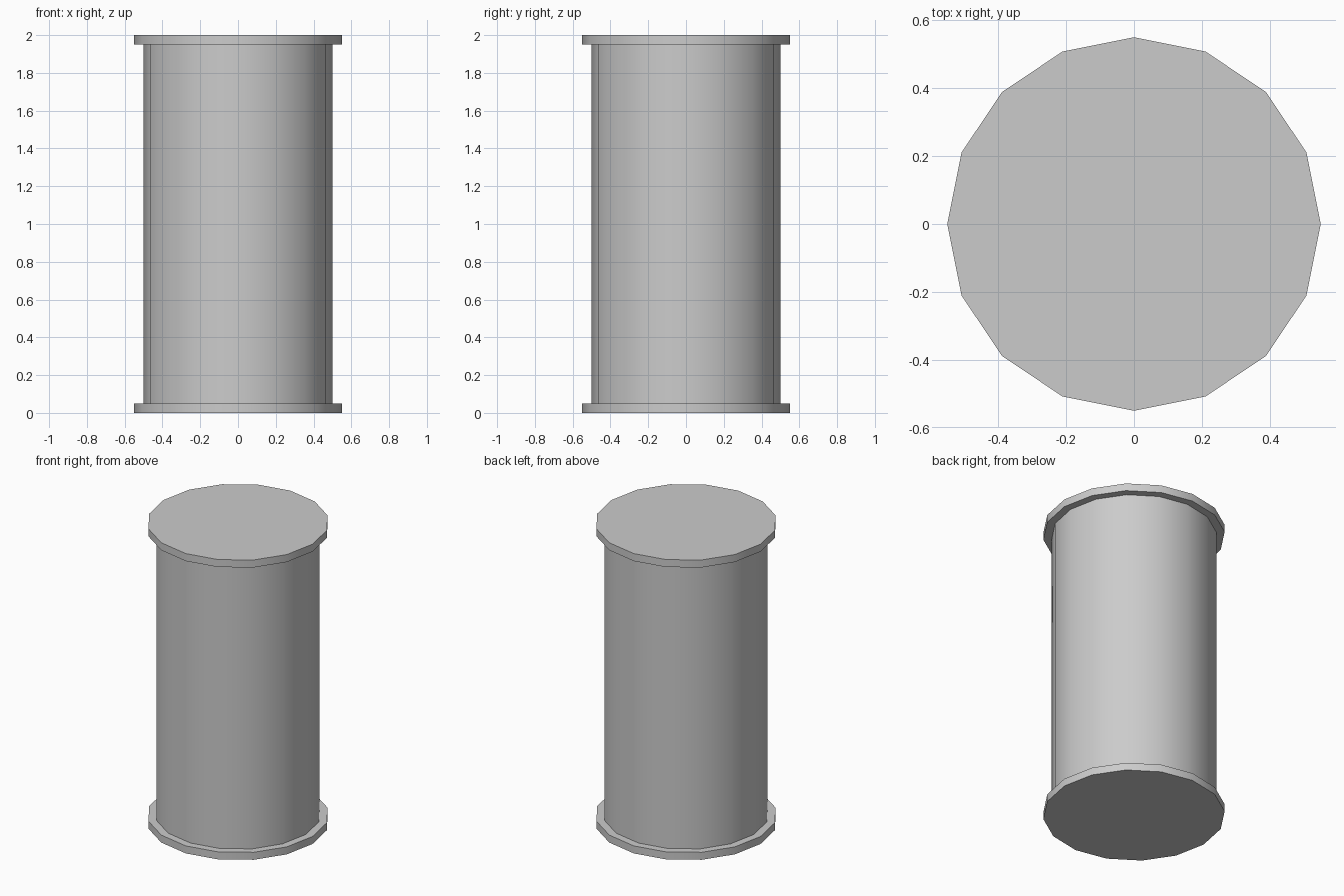
import bpy
import math

if "Cube" in bpy.data.objects:
    bpy.data.objects.remove(bpy.data.objects["Cube"])

SIDES = 16


def drum_part(name, radius, z_low, z_high):
    """Upright 16-sided cylinder with a corner on the +x axis."""
    bpy.ops.mesh.primitive_cylinder_add(
        vertices=SIDES, radius=radius, depth=z_high - z_low,
        location=(0, 0, (z_low + z_high) / 2))
    part = bpy.context.object
    part.name = name
    bpy.ops.object.shade_smooth_by_angle(angle=math.radians(30))
    return part


# Main barrel between the two end plates
drum_part("body", 0.50, 0.05, 1.95)

# Wider end plates
drum_part("bottom_plate", 0.55, 0.0, 0.05)
drum_part("top_plate", 0.55, 1.95, 2.0)
